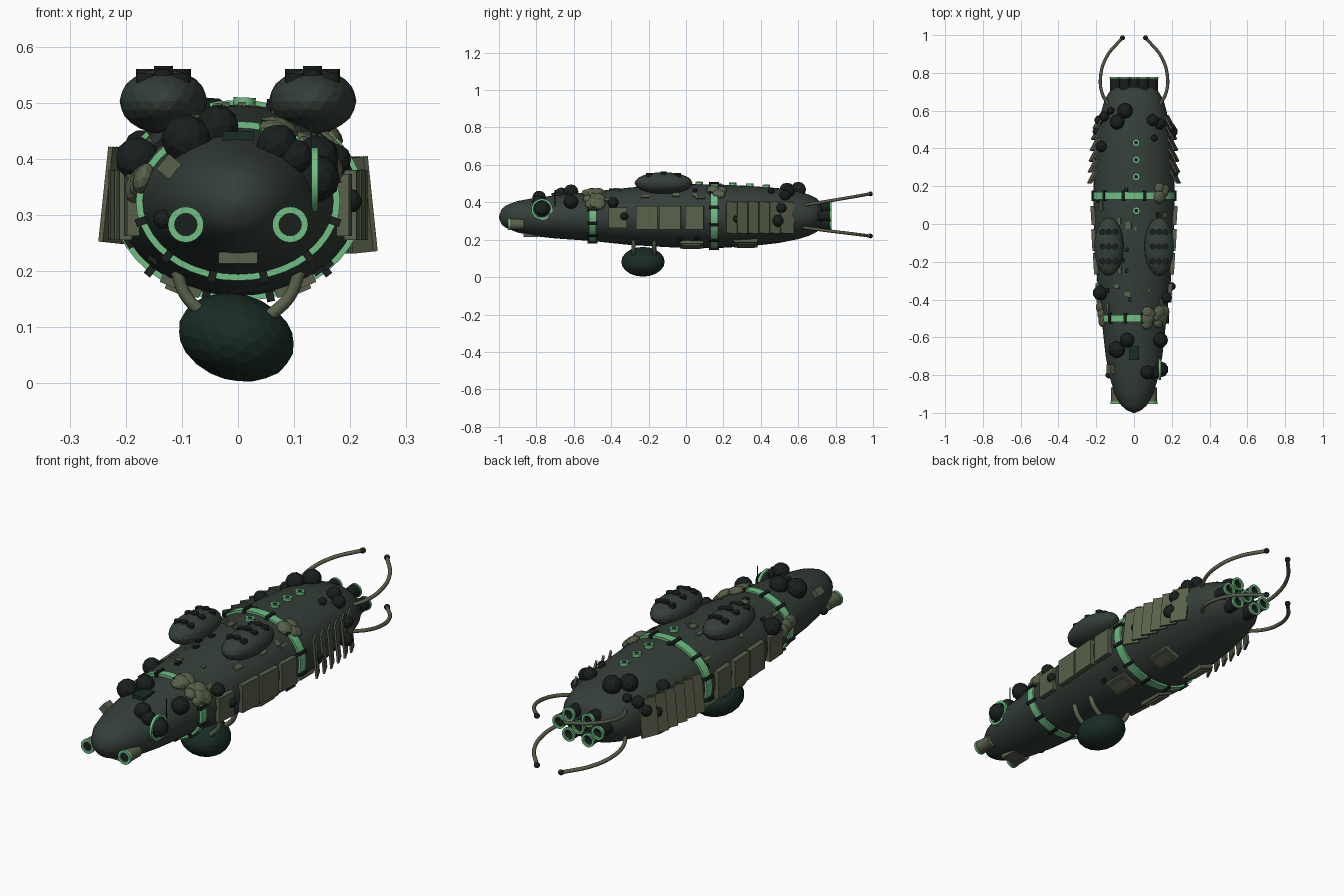
import bpy, bmesh, math, random
from math import sin, cos, pi, radians
from mathutils import Vector, Matrix

if "Cube" in bpy.data.objects:
    bpy.data.objects.remove(bpy.data.objects["Cube"])

random.seed(4)


def mat(name, col):
    m = bpy.data.materials.new(name)
    m.diffuse_color = (*col, 1)
    m.use_nodes = True
    m.node_tree.nodes["Principled BSDF"].inputs["Base Color"].default_value = m.diffuse_color
    return m


HULL = mat("hull_green", (0.035, 0.05, 0.04))
GLOW = mat("light_green", (0.16, 0.52, 0.23))
OLIVE = mat("olive", (0.10, 0.12, 0.07))
DARK = mat("near_black", (0.010, 0.014, 0.012))
POD = mat("deep_green", (0.01, 0.025, 0.018))

# hull stations: y, half width, bottom z, top z
ST = [(-1, .005, .315, .325), (-.985, .04, .28, .365), (-.96, .068, .262, .385), (-.9, .102, .238, .407),
      (-.8, .132, .218, .425), (-.7, .15, .207, .437), (-.5, .172, .193, .457), (-.3, .195, .172, .479),
      (-.1, .21, .16, .494), (.05, .215, .156, .497), (.2, .215, .157, .494), (.35, .206, .166, .487),
      (.5, .19, .183, .475), (.6, .172, .203, .458), (.66, .155, .222, .44), (.70, .13, .243, .42), (.725, .10, .27, .395)]


def section(y):
    for a, b in zip(ST, ST[1:]):
        if y <= b[0]:
            t = (y - a[0]) / (b[0] - a[0])
            w, lo, hi = (a[i] + t * (b[i] - a[i]) for i in (1, 2, 3))
            return w, (lo + hi) / 2, (hi - lo) / 2


def surf(y, deg):
    """Point and frame on the hull; deg 0 is the top, 90 is +x."""
    w, c, h = section(y)
    a = radians(deg)
    n = Vector((sin(a) / w, 0, cos(a) / h)).normalized()
    p = Vector((w * sin(a), y, c + h * cos(a)))
    t = Vector((0, 1, 0))
    m = Matrix((t.cross(n), t, n)).transposed().to_4x4()
    return Matrix.Translation(p) @ m


def top_angle(x, y):
    return math.degrees(math.asin(max(-1, min(1, x / section(y)[0]))))


def finish(name, bm, material, angle=40):
    bmesh.ops.recalc_face_normals(bm, faces=bm.faces)
    me = bpy.data.meshes.new(name)
    bm.to_mesh(me)
    bm.free()
    me.materials.append(material)
    ob = bpy.data.objects.new(name, me)
    bpy.context.collection.objects.link(ob)
    if angle:
        bpy.ops.object.select_all(action='DESELECT')
        ob.select_set(True)
        bpy.context.view_layer.objects.active = ob
        bpy.ops.object.shade_smooth_by_angle(angle=radians(angle))
    return ob


def loft(bm, rows, n=40, closed=False):
    loops = [[bm.verts.new((w * sin(2 * pi * i / n), y, c + h * cos(2 * pi * i / n))) for i in range(n)]
             for y, w, c, h in rows]
    pairs = list(zip(loops, loops[1:])) + ([(loops[-1], loops[0])] if closed else [])
    for a, b in pairs:
        for i in range(n):
            bm.faces.new((a[i], a[(i + 1) % n], b[(i + 1) % n], b[i]))
    if not closed:
        bm.faces.new(loops[0])
        bm.faces.new(loops[-1])


def box(bm, m, sx, sy, sz):
    bmesh.ops.create_cube(bm, size=1, matrix=m @ Matrix.Diagonal((sx, sy, sz, 1)))


def ball(bm, m, rx, ry, rz, sub=2):
    bmesh.ops.create_icosphere(bm, subdivisions=sub, radius=1, matrix=m @ Matrix.Diagonal((rx, ry, rz, 1)))


def disc(bm, m, r, d, n=16):
    bmesh.ops.create_cone(bm, cap_ends=True, segments=n, radius1=r, radius2=r, depth=d, matrix=m)


def annulus(bm, m, rin, rout, d, n=20):
    prof = [(rin, -d / 2), (rout, -d / 2), (rout, d / 2), (rin, d / 2)]
    loops = [[bm.verts.new(m @ Vector((r * cos(2 * pi * i / n), r * sin(2 * pi * i / n), z))) for i in range(n)]
             for r, z in prof]
    for k in range(4):
        a, b = loops[k], loops[(k + 1) % 4]
        for i in range(n):
            bm.faces.new((a[i], a[(i + 1) % n], b[(i + 1) % n], b[i]))


def at(x, y, z):
    return Matrix.Translation((x, y, z))


def cable(name, pts, r, material):
    cu = bpy.data.curves.new(name, 'CURVE')
    cu.dimensions = '3D'
    cu.bevel_depth, cu.bevel_resolution, cu.resolution_u, cu.use_fill_caps = r, 2, 8, True
    s = cu.splines.new('BEZIER')
    s.bezier_points.add(len(pts) - 1)
    for b, p in zip(s.bezier_points, pts):
        b.co = p
        b.handle_left_type = b.handle_right_type = 'AUTO'
    cu.materials.append(material)
    bpy.context.collection.objects.link(bpy.data.objects.new(name, cu))


# main hull
bm = bmesh.new()
loft(bm, [(s[0], s[1], (s[2] + s[3]) / 2, (s[3] - s[2]) / 2) for s in ST])
finish("hull", bm, HULL, 50)

# light bands with dark clamps
for name, y, d in (("front_band", -.5, .018), ("middle_band", .15, .02)):
    w, c, h = section(y)
    bm = bmesh.new()
    loft(bm, [(y + s * d, w + o, c, h + o) for s, o in ((-1, -.01), (-1, .01), (1, .01), (1, -.01))], closed=True)
    finish(name, bm, GLOW)
    bm = bmesh.new()
    for k in range(12):
        box(bm, surf(y, 15 + k * 30) @ at(0, 0, .006), .014, .055, .022)
    finish(name + "_clamps", bm, DARK, 0)

# paired top domes with button grids
RX90 = Matrix.Rotation(pi / 2, 4, 'X')
for s, side in ((-1, "left"), (1, "right")):
    bm = bmesh.new()
    ball(bm, at(s * .133, -.12, .503), .078, .155, .058, 3)
    finish(side + "_dome", bm, HULL, 0)
    bm = bmesh.new()
    for i in (-1, 0, 1):
        for j in (-1, 0, 1):
            disc(bm, at(s * .133 + i * .032, -.12 + j * .077, .556 - .006 * abs(i) - .008 * abs(j)), .017, .02, 12)
    finish(side + "_dome_buttons", bm, DARK)

# underslung pod and struts
bm = bmesh.new()
ball(bm, at(-.003, -.23, .082) @ Matrix.Rotation(radians(16), 4, 'Y'), .105, .116, .077, 3)
finish("belly_pod", bm, POD, 0)
for s in (-1, 1):
    for y in (-.28, -.17):
        cable("pod_strut", [(s * .11, y, .2), (s * .092, y, .155), (s * .05, y, .115)], .011, OLIVE)

# nose tubes
bo, bg, bd = bmesh.new(), bmesh.new(), bmesh.new()
for s in (-1, 1):
    disc(bo, at(s * .093, -.905, .283) @ RX90, .029, .08, 20)
    annulus(bg, at(s * .093, -.947, .283) @ RX90, .02, .032, .012)
    disc(bd, at(s * .093, -.946, .283) @ RX90, .021, .004, 20)
finish("nose_tubes", bo, OLIVE)
finish("nose_tube_rims", bg, GLOW)
finish("nose_tube_bores", bd, DARK)

# rear thruster cluster
bd, bg = bmesh.new(), bmesh.new()
spots = [(0, 0)] + [(.098 * cos(k * pi / 3), .052 * sin(k * pi / 3)) for k in range(6)]
for x, z in spots:
    annulus(bd, at(x, .735, .328 + z) @ RX90, .021, .028, .075)
    disc(bd, at(x, .72, .328 + z) @ RX90, .022, .04)
    annulus(bg, at(x, .774, .328 + z) @ RX90, .021, .031, .010)
finish("thrusters", bd, DARK)
finish("thruster_rims", bg, GLOW)

# trailing arms with dark tips
bm = bmesh.new()
for s in (-1, 1):
    for z0, z1, z2 in ((.385, .41, .445), (.265, .245, .22)):
        pts = [(s * .135, .63, z0), (s * .168, .69, z0 + (z1 - z0) * .4), (s * .177, .78, z1),
               (s * .145, .885, (z1 + z2) / 2), (s * .065, .982, z2)]
        cable("trailing_arm", pts, .0085, OLIVE)
        ball(bm, at(s * .061, .986, z2), .013, .013, .013)
finish("arm_tips", bm, DARK)

# side armour plates and angled louvres
bp, bl = bmesh.new(), bmesh.new()
for s in (-1, 1):
    for y, wy, hz in ((-.365, .1, .11), (-.21, .115, .125), (-.085, .115, .125), (.045, .1, .125)):
        w = section(y)[0]
        box(bp, at(s * (w + .002), y, .318) @ Matrix.Rotation(-s * .06, 4, 'Z'), .022, wy, hz)
    for k in range(6):
        y = .25 + k * .058
        w = section(y)[0]
        m = at(s * (w + .006), y, .318 if s > 0 else .335) @ Matrix.Rotation(radians(6 * -s), 4, 'Y')
        box(bl, m @ Matrix.Rotation(s * radians(28), 4, 'Z'), .009, .078, .17)
finish("side_plates", bp, OLIVE, 0)
finish("side_louvres", bl, OLIVE, 0)

# belly plates
bm = bmesh.new()
for s in (-1, 1):
    for y in (.03, .32):
        m = surf(y, 180 - s * 28)
        box(bm, m, .075, .125, .022)
        box(bm, m @ at(0, 0, .012), .05, .095, .012)
box(bm, surf(-.83, 180), .07, .08, .02)
finish("belly_plates", bm, OLIVE, 0)

# dark bulbs: x, y, radius on the upper hull
BULBS = [(-.045, .6, .042), (-.085, .54, .04), (-.15, .57, .028), (-.12, .6, .02), (-.165, .41, .03),
         (.095, .55, .032), (.13, .53, .03), (.105, .455, .018), (-.085, -.665, .045), (-.035, -.615, .04),
         (.13, -.615, .04), (.065, -.785, .037), (.095, -.79, .032)]
# x side, y, hull angle, radius
SIDE = [(1, .49, 100, .033), (1, .51, 75, .028), (-1, .49, 85, .022), (-1, .55, 75, .026), (-1, -.365, 63, .04),
        (1, -.39, 62, .03), (1, -.33, 90, .022), (-1, -.8, 105, .018), (1, .27, 95, .02)]
bm = bmesh.new()
for x, y, r in BULBS:
    ball(bm, surf(y, top_angle(x, y)) @ at(0, 0, r * .35), r, r, r)
for s, y, a, r in SIDE:
    ball(bm, surf(y, s * a) @ at(0, 0, r * .35), r, r, r)
ball(bm, at(.142, -.77, .365), .04, .042, .042)
finish("dark_bulbs", bm, DARK, 0)

# ringed side eye
bm = bmesh.new()
annulus(bm, at(.137, -.77, .363) @ Matrix.Rotation(pi / 2, 4, 'Y'), .046, .057, .012, 24)
finish("side_eye_ring", bm, GLOW)

# lumpy olive patches
bm = bmesh.new()
for y0, a0, spread, n in ((-.5, 45, 26, 16), (-.48, -75, 8, 4), (.18, 42, 8, 5)):
    for _ in range(n):
        y, a, r = y0 + random.uniform(-.04, .04), a0 + random.uniform(-spread, spread), random.uniform(.025, .04)
        ball(bm, surf(y, a) @ at(0, 0, .006), r, r, r * .6)
finish("lumpy_patches", bm, OLIVE, 0)

# ring lights along the spine
bg, bd = bmesh.new(), bmesh.new()
for y in (.43, .34, .25, .07):
    m = surf(y, 3) @ at(0, 0, .004)
    annulus(bg, m, .01, .02, .018, 16)
    disc(bd, m, .011, .012)
finish("spine_lights", bg, GLOW)
finish("spine_light_centres", bd, DARK)

# hatch, antenna, nose bracket and small surface fittings
bm = bmesh.new()
box(bm, surf(-.68, 0), .055, .08, .02)
box(bm, at(.13, -.7, .42), .004, .004, .09)
finish("hatch_and_antenna", bm, POD, 0)
bm = bmesh.new()
box(bm, surf(-.77, -57) @ at(0, 0, .01), .035, .05, .03)
for _ in range(22):
    m = surf(random.uniform(-.45, .12), random.uniform(-55, 60))
    box(bm, m, random.uniform(.012, .03), random.uniform(.015, .05), .012)
finish("surface_fittings", bm, OLIVE, 0)
bm = bmesh.new()
for _ in range(18):
    m = surf(random.uniform(-.4, .2), random.choice((-1, 1)) * random.uniform(5, 150))
    box(bm, m, .02, .025, .014)
finish("dark_fittings", bm, DARK, 0)
